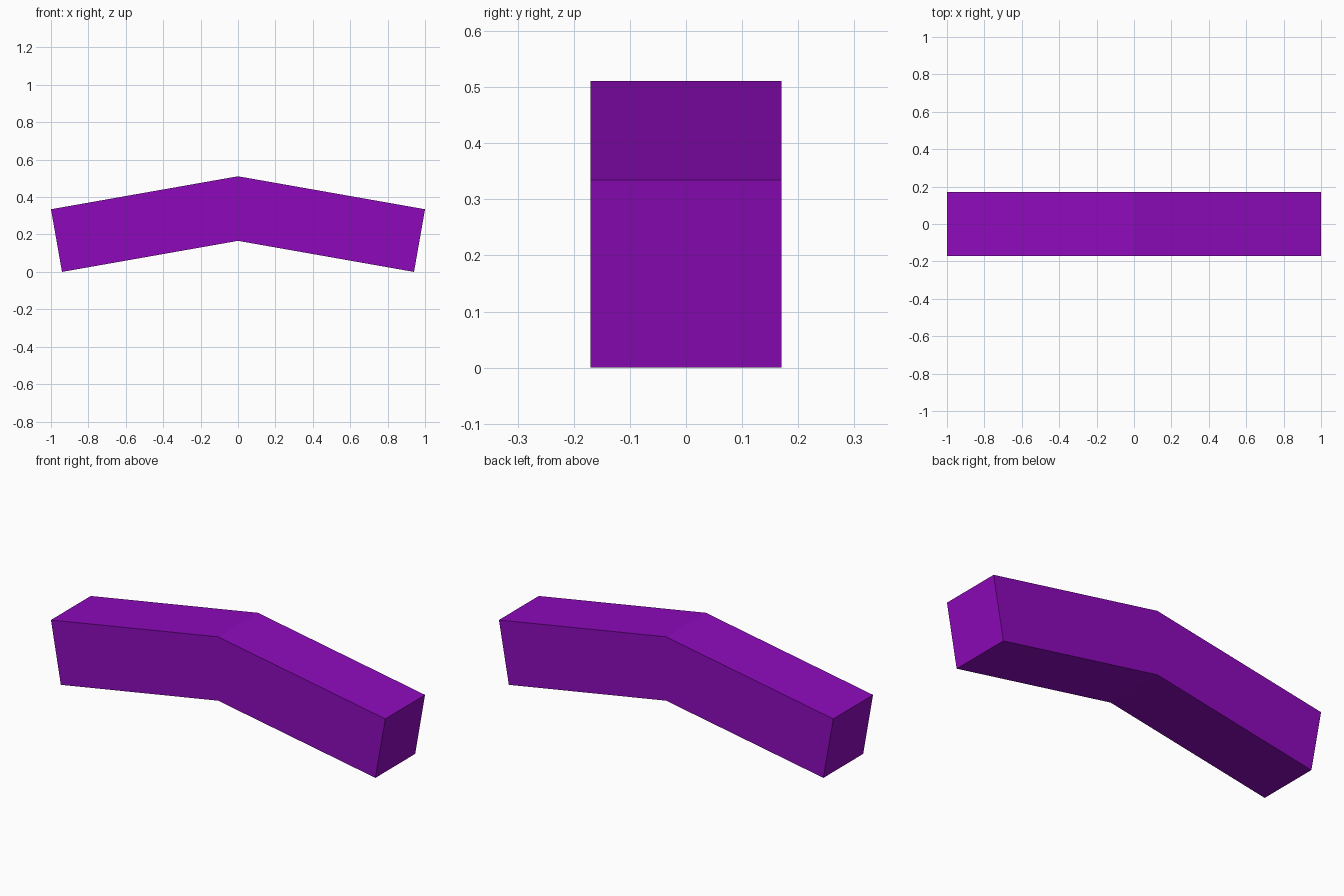
import bpy, bmesh
from math import radians, sin, cos, tan

if "Cube" in bpy.data.objects:
    bpy.data.objects.remove(bpy.data.objects["Cube"])

# Bent bar: square section, two arms sloping down 10 degrees from the middle
SLOPE, THICK, HALF_DEPTH = radians(10), 0.34, 0.17
end_z = THICK * cos(SLOPE)
foot_x = 1 - THICK * sin(SLOPE)
profile = [(-1, end_z), (-foot_x, 0), (0, foot_x * tan(SLOPE)),
           (foot_x, 0), (1, end_z), (0, end_z + tan(SLOPE))]

bm = bmesh.new()
# Front and back outlines, each split into two quads at the bend
front = [bm.verts.new((x, -HALF_DEPTH, z)) for x, z in profile]
back = [bm.verts.new((x, HALF_DEPTH, z)) for x, z in profile]
for ring in (front, back):
    bm.faces.new([ring[i] for i in (0, 1, 2, 5)])
    bm.faces.new([ring[i] for i in (5, 2, 3, 4)])
# Top, underside and end faces
for i in range(6):
    j = (i + 1) % 6
    bm.faces.new((front[i], front[j], back[j], back[i]))
bmesh.ops.recalc_face_normals(bm, faces=bm.faces)

mesh = bpy.data.meshes.new("bent_bar")
bm.to_mesh(mesh)
bm.free()
bar = bpy.data.objects.new("bent_bar", mesh)
bpy.context.collection.objects.link(bar)

# Purple colour
purple = bpy.data.materials.new("purple")
purple.diffuse_color = (0.27, 0.003, 0.5, 1)
purple.use_nodes = True
purple.node_tree.nodes["Principled BSDF"].inputs["Base Color"].default_value = purple.diffuse_color
mesh.materials.append(purple)
